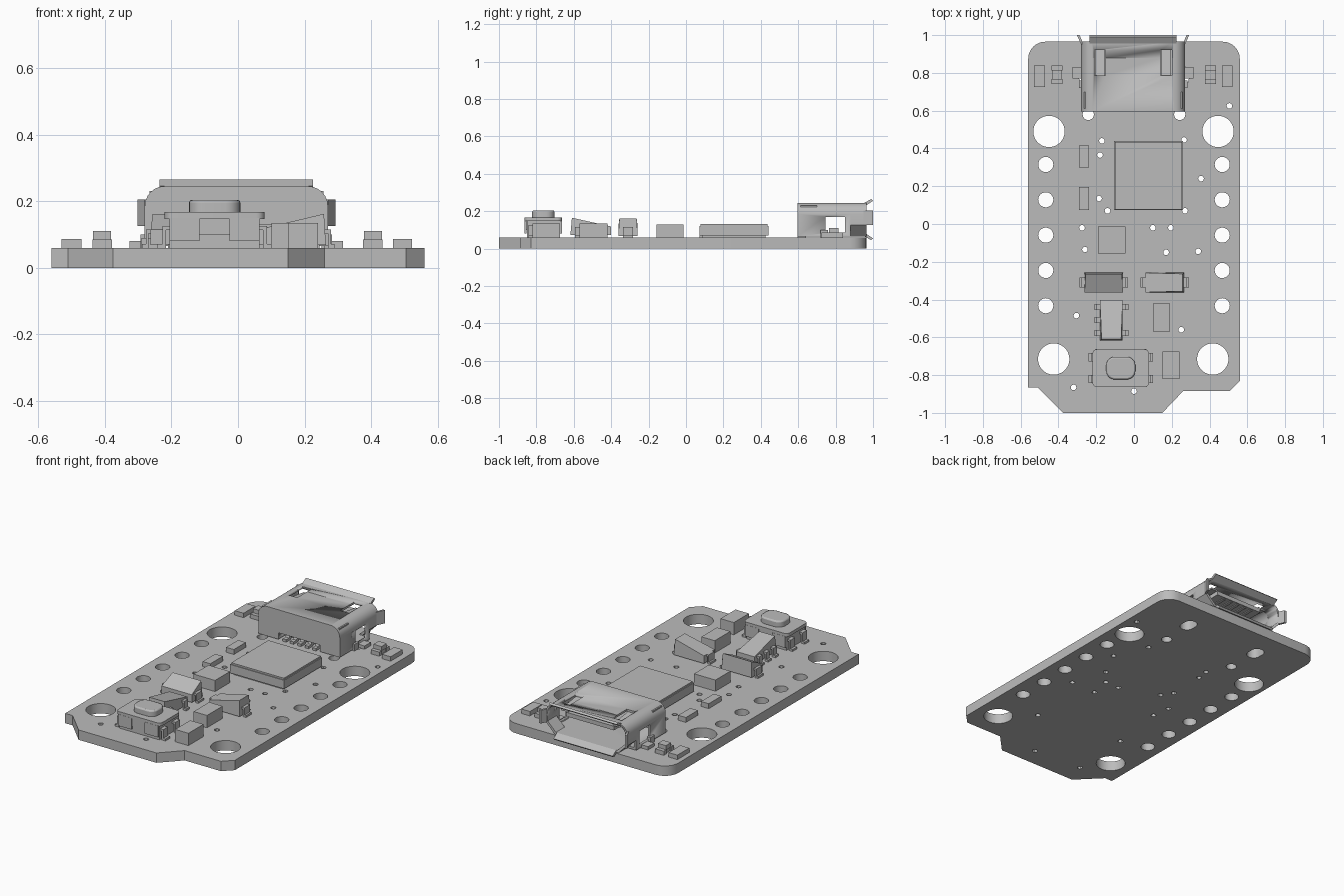
import bpy, bmesh
from math import sin, cos, pi, radians

cube = bpy.data.objects.get("Cube")
if cube:
    bpy.data.objects.remove(cube, do_unlink=True)

grey = bpy.data.materials.new("plain grey")
grey.use_nodes = True
grey.diffuse_color = (0.5, 0.5, 0.5, 1)
grey.node_tree.nodes["Principled BSDF"].inputs["Base Color"].default_value = (0.5, 0.5, 0.5, 1)

TOP = 0.06  # upper face of the board


def finish(name, bm):
    """Turn a bmesh into a shaded object."""
    bmesh.ops.recalc_face_normals(bm, faces=bm.faces)
    mesh = bpy.data.meshes.new(name)
    bm.to_mesh(mesh)
    bm.free()
    mesh.materials.append(grey)
    obj = bpy.data.objects.new(name, mesh)
    bpy.context.collection.objects.link(obj)
    bpy.ops.object.select_all(action="DESELECT")
    obj.select_set(True)
    bpy.context.view_layer.objects.active = obj
    bpy.ops.object.shade_smooth_by_angle(angle=radians(30))
    return obj


def prism(name, points, axis, low, high):
    """Extrude a 2D polygon along an axis."""
    place = {"x": lambda a, b, t: (t, a, b),
             "y": lambda a, b, t: (a, t, b),
             "z": lambda a, b, t: (a, b, t)}[axis]
    bm = bmesh.new()
    face = bm.faces.new([bm.verts.new(place(a, b, low)) for a, b in points])
    grown = bmesh.ops.extrude_face_region(bm, geom=[face])["geom"]
    moved = [v for v in grown if isinstance(v, bmesh.types.BMVert)]
    bmesh.ops.translate(bm, verts=moved, vec=place(0, 0, high - low))
    return finish(name, bm)


def rect(a0, a1, b0, b1):
    return [(a0, b0), (a1, b0), (a1, b1), (a0, b1)]


def box(name, x0, x1, y0, y1, z0, z1):
    return prism(name, rect(x0, x1, y0, y1), "z", z0, z1)


def arc(cx, cy, r, start, end, steps=6):
    angles = [radians(start + (end - start) * i / steps) for i in range(steps + 1)]
    return [(cx + r * cos(a), cy + r * sin(a)) for a in angles]


def round_rect(a0, a1, b0, b1, r):
    return (arc(a0 + r, b0 + r, r, 180, 270) + arc(a1 - r, b0 + r, r, 270, 360)
            + arc(a1 - r, b1 - r, r, 0, 90) + arc(a0 + r, b1 - r, r, 90, 180))


def cut(target, cutter):
    mod = target.modifiers.new("cut", "BOOLEAN")
    mod.operation, mod.solver, mod.object = "DIFFERENCE", "EXACT", cutter
    bpy.context.view_layer.objects.active = target
    bpy.ops.object.modifier_apply(modifier=mod.name)
    bpy.data.objects.remove(cutter, do_unlink=True)


def bevel(obj, width, segments=1):
    mod = obj.modifiers.new("bevel", "BEVEL")
    mod.width, mod.segments, mod.angle_limit = width, segments, radians(40)


# Circuit board: outline and holes filled as one flat curve
outline = [(-0.56, -0.865), (-0.51, -0.865), (-0.375, -1), (0.15, -1), (0.26, -0.885),
           (0.505, -0.885), (0.56, -0.83)]
outline += arc(0.47, 0.875, 0.09, 0, 90) + arc(-0.47, 0.875, 0.09, 90, 180)
loops = [outline]
for x, y in [(-0.45, 0.49), (0.445, 0.49), (-0.425, -0.715), (0.417, -0.715)]:
    loops.append(arc(x, y, 0.083, 0, 350, 35))
for side in (-1, 1):
    for row in range(5):
        loops.append(arc(side * 0.467, 0.315 - row * 0.187, 0.04, 0, 345, 23))
    loops.append(arc(side * 0.242, 0.58, 0.03, 0, 340, 17))
    loops.append(round_rect(side * 0.25 - 0.04, side * 0.25 + 0.04, 0.73, 0.84, 0.039))
vias = [(-0.17, 0.44), (-0.18, 0.365), (0.265, 0.445), (0.355, 0.24), (0.505, 0.625),
        (-0.185, 0.135), (-0.14, 0.07), (0.27, 0.07), (-0.275, -0.02), (-0.26, -0.135),
        (0.1, -0.02), (0.195, -0.02), (0.17, -0.15), (0.34, -0.145), (-0.305, -0.485),
        (0.25, -0.56), (-0.32, -0.865), (0, -0.885)]
loops += [arc(x, y, 0.015, 0, 330, 11) for x, y in vias]

curve = bpy.data.curves.new("board_outline", "CURVE")
curve.dimensions, curve.fill_mode, curve.extrude = "2D", "BOTH", TOP / 2
for loop in loops:
    spline = curve.splines.new("POLY")
    spline.points.add(len(loop) - 1)
    for point, (x, y) in zip(spline.points, loop):
        point.co = (x, y, 0, 1)
    spline.use_cyclic_u = True
helper = bpy.data.objects.new("board_outline", curve)
bpy.context.collection.objects.link(helper)
bpy.context.view_layer.update()
flat = bpy.data.meshes.new_from_object(helper.evaluated_get(bpy.context.evaluated_depsgraph_get()))
bm = bmesh.new()
bm.from_mesh(flat)
bmesh.ops.remove_doubles(bm, verts=bm.verts, dist=0.0001)
bmesh.ops.translate(bm, verts=bm.verts, vec=(0, 0, TOP / 2))
bpy.data.objects.remove(helper, do_unlink=True)
bpy.data.meshes.remove(flat)
finish("circuit_board", bm)

# Socket shell: hollow, round-topped, with a tapered mouth
C = -0.005
L, R = C - 0.275, C + 0.275


def shell_profile(inset, taper):
    l, r, t, b = L + inset, R - inset, 0.245 - inset, 0.065 + inset
    rad = 0.06 - inset
    foot = [(l, b + taper), (l + taper, b), (r - taper, b), (r, b + taper)] if taper else [(l, b), (r, b)]
    return foot + arc(r - rad, t - rad, rad, 0, 90) + arc(l + rad, t - rad, rad, 90, 180)


WALL = 0.013
rear = prism("socket_shell", shell_profile(0, 0), "y", 0.595, 0.88)
cut(rear, prism("cutter", shell_profile(WALL, 0), "y", 0.61, 0.95))
front = prism("socket_mouth", shell_profile(0, 0.06), "y", 0.88, 0.965)
cut(front, prism("cutter", shell_profile(WALL, 0.055), "y", 0.8, 1.1))
cut(rear, box("cutter", L - 0.1, R + 0.1, 0.745, 0.85, 0.085, 0.17))
cut(rear, box("cutter", C - 0.14, C + 0.14, 0.5, 0.66, 0.05, 0.105))
for side in (-1, 1):
    x = C + side * 0.175
    for part in (rear, front):
        cut(part, box("cutter", x - 0.03, x + 0.03, 0.785, 0.92, 0.22, 0.3))
    prism("latch_spring", [(0.775, 0.232), (0.925, 0.21), (0.925, 0.2), (0.775, 0.22)],
          "x", x - 0.024, x + 0.024)
    # flared side lips and soldered feet
    edge = C + side * 0.275
    prism("side_lip", [(edge, 0.95), (edge + side * 0.022, 1), (edge + side * 0.008, 1),
                       (edge - side * 0.013, 0.95)], "z", 0.125, 0.205)
    inner, outer = sorted((edge - side * 0.02, edge + side * 0.045))
    box("socket_foot", inner, outer, 0.77, 0.83, TOP, 0.08)
    box("socket_tab", edge - 0.012, edge + 0.012, 0.72, 0.76, TOP, 0.1)
prism("top_lip", [(0.955, 0.245), (0.99, 0.265), (1, 0.255), (0.965, 0.232)], "x", C - 0.23, C + 0.23)
prism("bottom_lip", [(0.955, 0.065), (0.99, 0.045), (1, 0.055), (0.965, 0.078)], "x", C - 0.2, C + 0.2)
box("socket_core", L + 0.014, R - 0.014, 0.611, 0.7, 0.12, 0.231)
box("socket_tongue", C - 0.16, C + 0.16, 0.69, 0.93, 0.175, 0.2)
for i in range(5):
    x = C + (i - 2) * 0.05
    box("socket_contact", x - 0.01, x + 0.01, 0.7, 0.92, 0.17, 0.176)
    prism("socket_pin", [(0.597, TOP), (0.64, TOP), (0.68, 0.11), (0.68, 0.125),
                         (0.645, 0.125), (0.625, 0.075), (0.597, 0.075)], "x", x - 0.012, x + 0.012)

# Main chip with a thin lower gap and a stepped lid
box("chip_pads", -0.09, 0.245, 0.085, 0.425, TOP, 0.072)
box("chip_body", -0.105, 0.26, 0.073, 0.44, 0.07, 0.122)
box("chip_lid", -0.1, 0.255, 0.078, 0.435, 0.122, 0.132)

# Plain block components
blocks = [(-0.19, -0.045, -0.157, -0.013, 0.128), (0.1, 0.19, -0.57, -0.42, 0.135),
          (0.15, 0.24, -0.82, -0.675, 0.135), (-0.29, -0.238, 0.3, 0.415, 0.09),
          (-0.29, -0.238, 0.073, 0.195, 0.09), (-0.53, -0.47, 0.725, 0.84, 0.087),
          (0.465, 0.522, 0.725, 0.84, 0.087)]
for x0, x1, y0, y1, top in blocks:
    box("block_component", x0, x1, y0, y1, TOP, top)

# Indicator lights: two end pads, waist and raised lens
for x in (-0.408, 0.405):
    for y in (0.755, 0.825):
        box("light_pad", x - 0.029, x + 0.029, y - 0.013, y + 0.013, TOP, 0.085)
    box("light_base", x - 0.022, x + 0.022, 0.75, 0.83, TOP, 0.083)
    box("light_lens", x - 0.027, x + 0.027, 0.765, 0.815, 0.083, 0.11)


def drafted(name, x0, x1, y0, y1, z0, z1, d):
    """Moulded body whose upper half leans inwards."""
    mid = (z0 + z1) / 2
    obj = box(name, x0, x1, y0, y1, z0, mid)
    bm = bmesh.new()
    bm.from_mesh(obj.data)
    lid = max(bm.faces, key=lambda f: f.calc_center_median().z)
    bmesh.ops.extrude_face_region(bm, geom=[lid])
    bm.faces.ensure_lookup_table()
    cx, cy = (x0 + x1) / 2, (y0 + y1) / 2
    upper = max(bm.faces, key=lambda f: (f.calc_center_median().z, f.index))
    for v in upper.verts:
        v.co = (v.co.x - (d if v.co.x > cx else -d), v.co.y - (d if v.co.y > cy else -d), z1)
    if lid.is_valid and lid is not upper:
        bm.faces.remove(lid)
    bmesh.ops.recalc_face_normals(bm, faces=bm.faces)
    bm.to_mesh(obj.data)
    bm.free()


def lead(x, y, side, half, reach, height):
    """Bent metal lead running outwards from a body side."""
    prism("bent_lead", [(x - side * 0.02, height), (x + side * reach * 0.6, height),
                        (x + side * reach * 0.6, TOP + 0.012), (x + side * reach, TOP + 0.012),
                        (x + side * reach, TOP), (x + side * reach * 0.3, TOP),
                        (x + side * reach * 0.3, height - 0.012), (x - side * 0.02, height - 0.012)],
          "y", y - half, y + half)


# Diodes and five-legged regulator
for x in (-0.16, 0.162):
    drafted("diode_body", x - 0.102, x + 0.102, -0.362, -0.258, 0.068, 0.162, 0.006)
    for side in (-1, 1):
        lead(x + side * 0.1, -0.31, side, 0.027, 0.028, 0.115)
drafted("regulator_body", -0.18, -0.06, -0.618, -0.402, 0.072, 0.165, 0.008)
for y in (-0.44, -0.508, -0.577):
    lead(-0.18, y, -1, 0.016, 0.03, 0.115)
    if y != -0.508:
        lead(-0.06, y, 1, 0.016, 0.03, 0.115)

# Push button: base, notched metal cover, tabs, legs and cap
B, Y = -0.07, -0.763
box("button_base", B - 0.135, B + 0.135, Y - 0.088, Y + 0.088, TOP, 0.15)
cover = round_rect(B - 0.15, B + 0.15, Y - 0.1, Y + 0.1, 0.025)
box("button_rim", B - 0.06, B + 0.06, Y - 0.094, Y + 0.094, 0.1, 0.15)
prism("button_cover", cover, "z", 0.147, 0.167)
for sx in (-1, 1):
    for sy in (-1, 1):
        x, y = B + sx * 0.09, Y + sy * 0.095
        box("cover_tab", x - 0.045, x + 0.045, y - 0.006, y + 0.006, 0.08, 0.15)
        lead(B + sx * 0.135, Y + sy * 0.058, sx, 0.022, 0.036, 0.125)
cap = prism("button_cap", round_rect(B - 0.077, B + 0.077, Y - 0.06, Y + 0.06, 0.045), "z", 0.16, 0.204)
bevel(cap, 0.008, 2)
